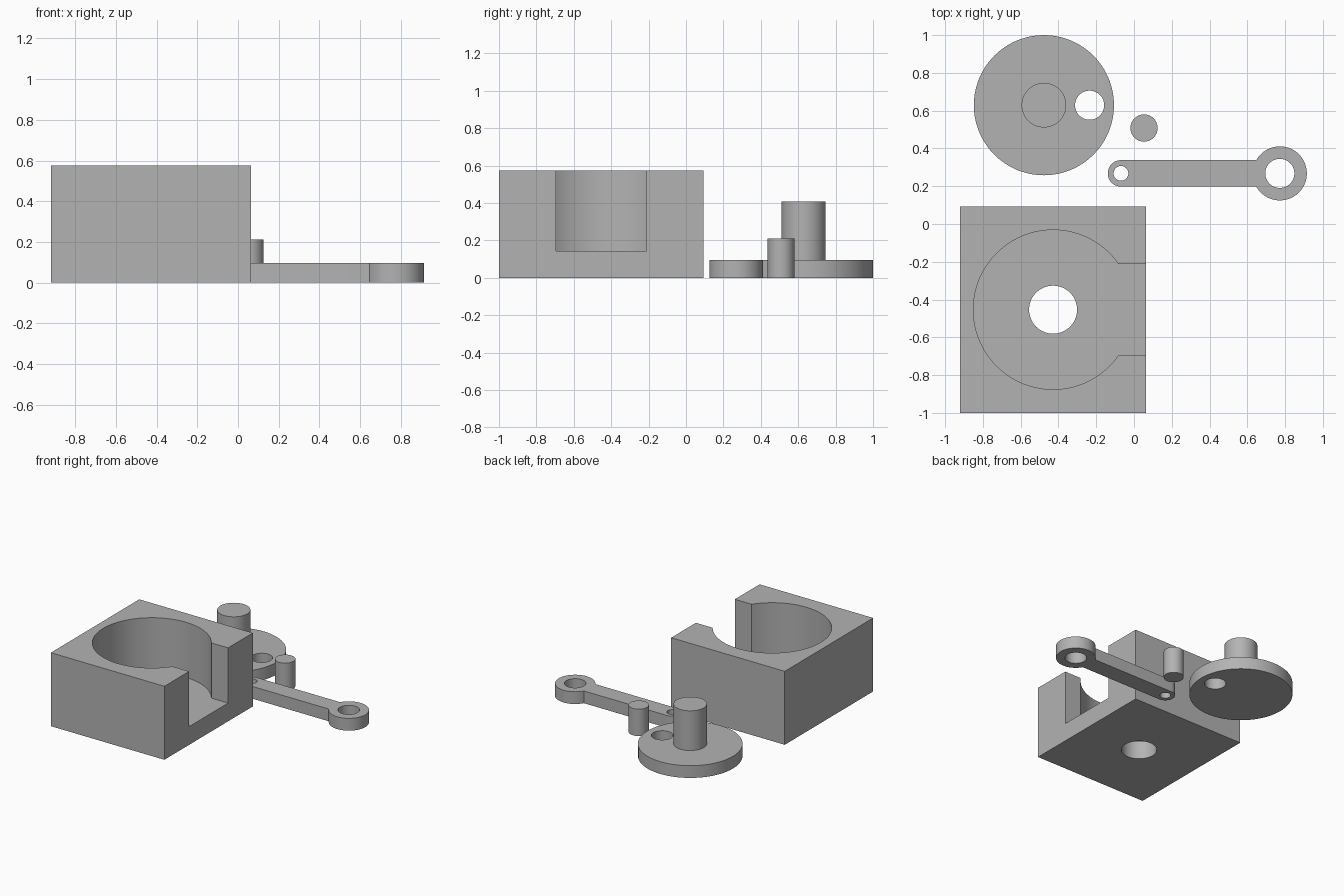
import bpy, bmesh, math

if "Cube" in bpy.data.objects:
    bpy.data.objects.remove(bpy.data.objects["Cube"])

grey = bpy.data.materials.new("plain grey")
grey.diffuse_color = (0.45, 0.45, 0.45, 1)
grey.use_nodes = True
grey.node_tree.nodes["Principled BSDF"].inputs["Base Color"].default_value = grey.diffuse_color
SEG = 72


def arc(cx, cy, r, a0, a1, n):
    """Points along an arc, both ends included."""
    return [(cx + r * math.cos(a0 + (a1 - a0) * i / n),
             cy + r * math.sin(a0 + (a1 - a0) * i / n)) for i in range(n + 1)]


def circle(cx, cy, r):
    return arc(cx, cy, r, 0, 2 * math.pi, SEG)[:-1]


def prism(name, outline, z0, z1):
    """Extrude a counter-clockwise outline from z0 to z1."""
    bm = bmesh.new()
    low = [bm.verts.new((x, y, z0)) for x, y in outline]
    high = [bm.verts.new((x, y, z1)) for x, y in outline]
    bm.faces.new(low[::-1])
    bm.faces.new(high)
    n = len(outline)
    for i in range(n):
        j = (i + 1) % n
        bm.faces.new((low[i], low[j], high[j], high[i]))
    mesh = bpy.data.meshes.new(name)
    bm.to_mesh(mesh)
    bm.free()
    mesh.materials.append(grey)
    ob = bpy.data.objects.new(name, mesh)
    bpy.context.collection.objects.link(ob)
    return ob


def activate(ob):
    bpy.ops.object.select_all(action='DESELECT')
    ob.select_set(True)
    bpy.context.view_layer.objects.active = ob


def combine(ob, other, operation):
    """Apply a boolean and drop the helper object."""
    mod = ob.modifiers.new(operation, 'BOOLEAN')
    mod.operation, mod.solver, mod.object = operation, 'EXACT', other
    activate(ob)
    bpy.ops.object.modifier_apply(modifier=mod.name)
    bpy.data.objects.remove(other)


def drill(ob, cx, cy, r):
    combine(ob, prism("hole_cutter", circle(cx, cy, r), -0.1, 1), 'DIFFERENCE')


def finish(ob):
    activate(ob)
    bpy.ops.object.shade_smooth_by_angle(angle=math.radians(30))


PLATE = 0.096  # thickness of crank disc and connecting rod

# Housing: block with round chamber, side slot and shaft hole in the floor
x0, x1, y0, y1 = -0.92, 0.063, -1.0, 0.093
cx, cy, bore, slot = -0.4285, (y0 + y1) / 2, 0.422, 0.241
housing = prism("housing", [(x0, y0), (x1, y0), (x1, y1), (x0, y1)], 0, 0.575)
a = math.asin(slot / bore)
chamber = arc(cx, cy, bore, a, 2 * math.pi - a, SEG)
chamber += [(x1 + 0.1, cy - slot), (x1 + 0.1, cy + slot)]
combine(housing, prism("chamber_cutter", chamber, 0.143, 1), 'DIFFERENCE')
drill(housing, cx, cy, 0.127)
finish(housing)

# Crank: disc with shaft and an off-centre pin hole
dx, dy = -0.477, 0.629
crank = prism("crank_disc", circle(dx, dy, 0.371), 0, PLATE)
combine(crank, prism("crank_shaft", circle(dx, dy, 0.118), 0.04, 0.407), 'UNION')
drill(crank, dx + 0.242, dy, 0.077)
finish(crank)

# Loose crank pin
finish(prism("crank_pin", circle(0.053, 0.508, 0.072), 0, 0.211))

# Connecting rod: small rounded end, straight arm, large eye
sx, bx, ry, rs, rb = -0.069, 0.772, 0.268, 0.070, 0.143
b = math.pi - math.asin(rs / rb)
outline = arc(sx, ry, rs, math.pi / 2, 3 * math.pi / 2, SEG // 2)
outline += arc(bx, ry, rb, -b, b, SEG)
rod = prism("connecting_rod", outline, 0, PLATE)
drill(rod, sx, ry, 0.039)
drill(rod, bx, ry, 0.077)
finish(rod)
